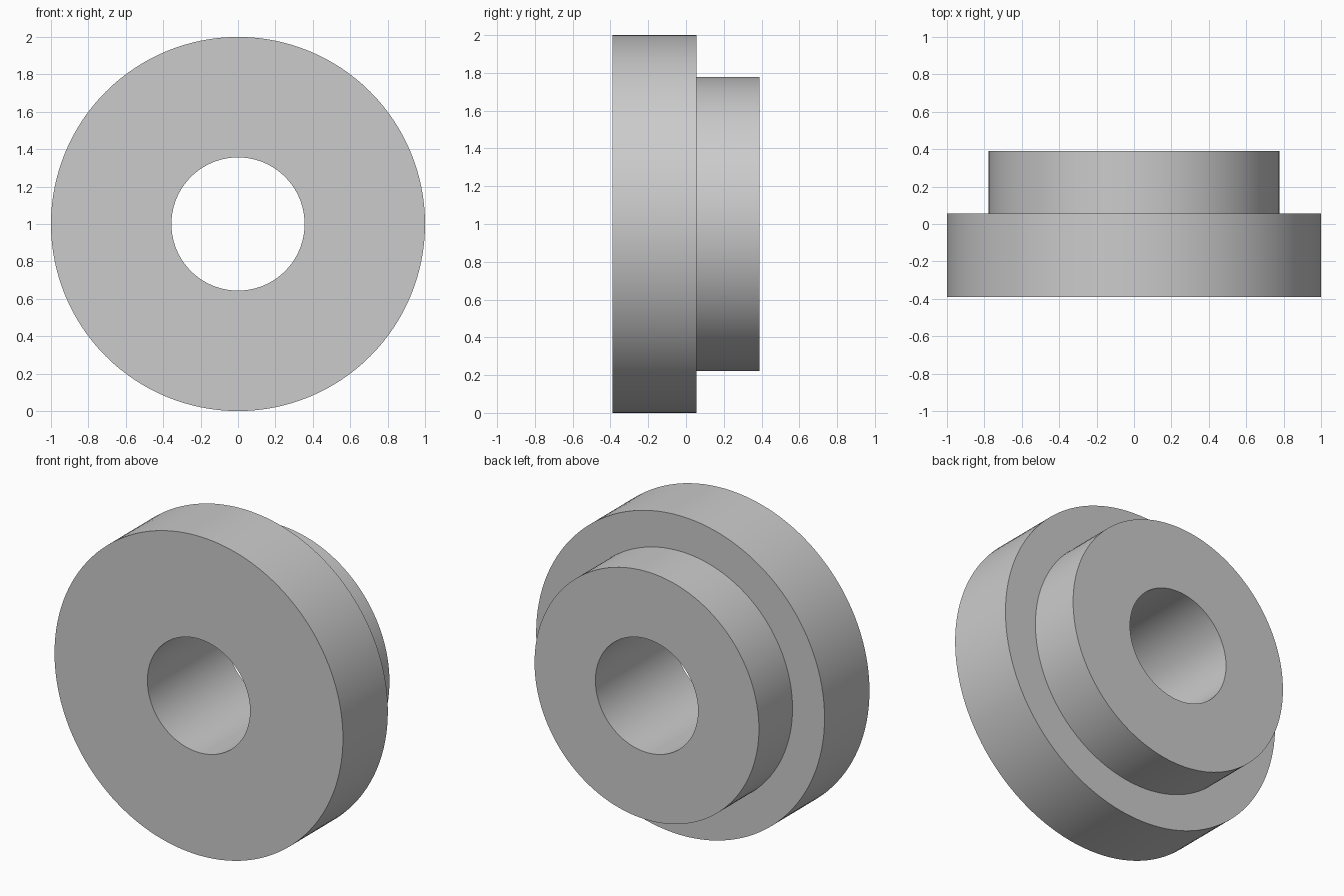
import bpy, bmesh
from math import pi, radians
from mathutils import Matrix, Vector

cube = bpy.data.objects.get("Cube")
if cube:
    bpy.data.objects.remove(cube, do_unlink=True)

# Plain grey material
grey = bpy.data.materials.new("plain_grey")
grey.use_nodes = True
colour = (0.6, 0.6, 0.6, 1)
grey.diffuse_color = colour
grey.node_tree.nodes["Principled BSDF"].inputs["Base Color"].default_value = colour

# Half cross-section as (radius, y): bore, wide flange, narrower rear hub
SEGMENTS = 128
BORE, FLANGE, HUB = 0.356, 1.0, 0.778
FRONT, STEP, BACK = -0.389, 0.056, 0.389
profile = [(BORE, FRONT), (FLANGE, FRONT), (FLANGE, STEP),
           (HUB, STEP), (HUB, BACK), (BORE, BACK)]

# Sweep the closed section around the y axis
bm = bmesh.new()
rings = []
for i in range(SEGMENTS):
    turn = Matrix.Rotation(2 * pi * i / SEGMENTS, 3, 'Y')
    rings.append([bm.verts.new(turn @ Vector((r, y, 0)) + Vector((0, 0, 1)))
                  for r, y in profile])
n = len(profile)
for i, ring in enumerate(rings):
    following = rings[(i + 1) % SEGMENTS]
    for j in range(n):
        k = (j + 1) % n
        bm.faces.new((ring[j], ring[k], following[k], following[j]))
bmesh.ops.recalc_face_normals(bm, faces=bm.faces)

mesh = bpy.data.meshes.new("flanged_bushing")
bm.to_mesh(mesh)
bm.free()
mesh.materials.append(grey)
bushing = bpy.data.objects.new("flanged_bushing", mesh)
bpy.context.collection.objects.link(bushing)

# Smooth round walls, crisp rims
bpy.ops.object.select_all(action='DESELECT')
bushing.select_set(True)
bpy.context.view_layer.objects.active = bushing
bpy.ops.object.shade_smooth_by_angle(angle=radians(30))
